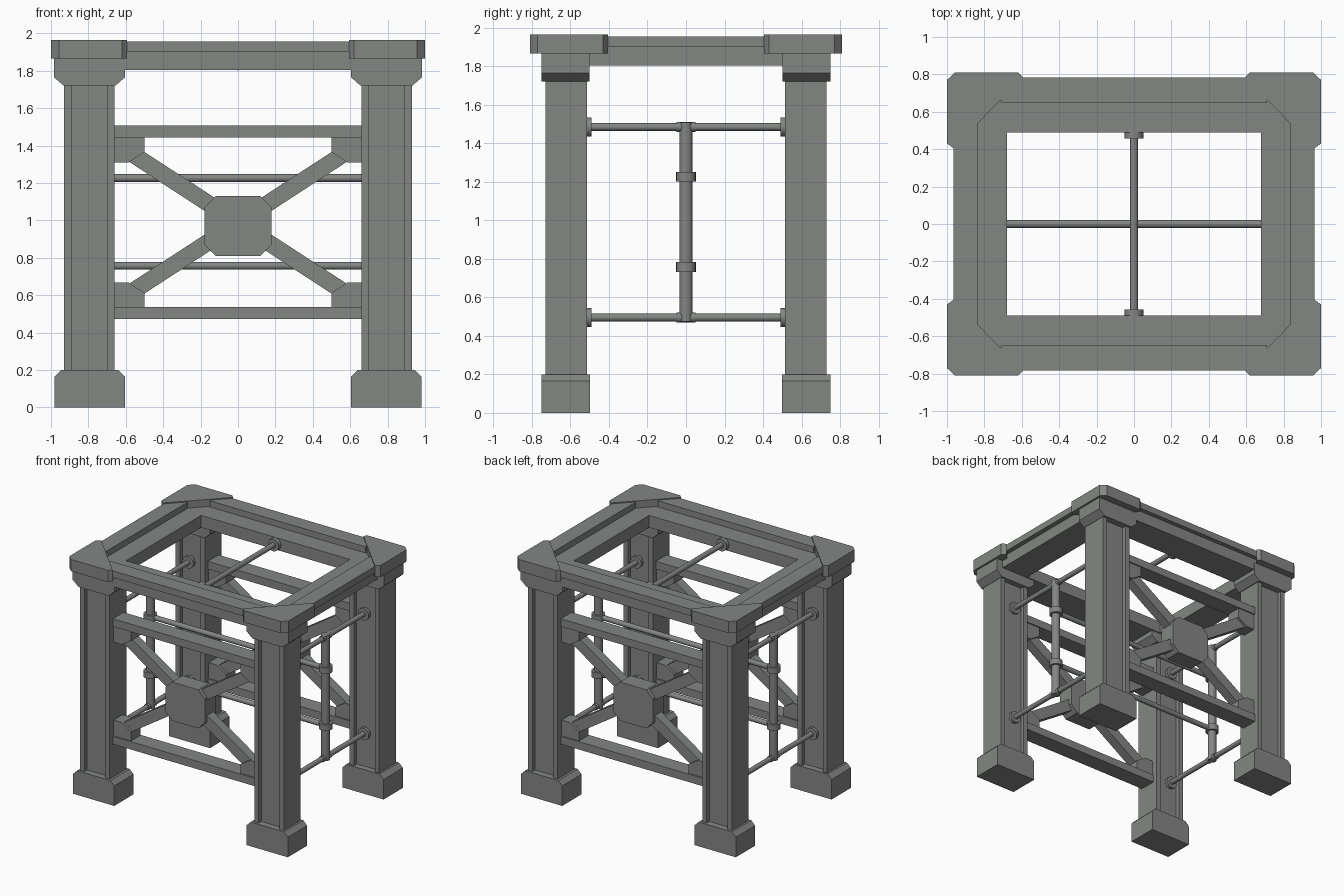
import bpy, bmesh, math
from mathutils import Vector, Matrix

if "Cube" in bpy.data.objects:
    bpy.data.objects.remove(bpy.data.objects["Cube"])

mat = bpy.data.materials.new("steel_grey")
mat.diffuse_color = (0.23, 0.237, 0.231, 1)
mat.use_nodes = True
mat.node_tree.nodes["Principled BSDF"].inputs["Base Color"].default_value = mat.diffuse_color


def finish(name, bm, mirror=""):
    """Turn a bmesh into an object, optionally mirrored about the world axes."""
    bmesh.ops.recalc_face_normals(bm, faces=bm.faces)
    me = bpy.data.meshes.new(name)
    bm.to_mesh(me)
    bm.free()
    me.materials.append(mat)
    ob = bpy.data.objects.new(name, me)
    bpy.context.collection.objects.link(ob)
    if mirror:
        m = ob.modifiers.new("mirror", 'MIRROR')
        m.use_axis = ["X" in mirror, "Y" in mirror, "Z" in mirror]
        m.use_clip = False
        m.use_mirror_merge = False
    return ob


def prism(name, pts, axis, a, b, mirror=""):
    """Extrude a 2D outline: axis Y takes (x, z) points, axis Z takes (x, y)."""
    bm = bmesh.new()
    put = (lambda p, t: (p[0], t, p[1])) if axis == "Y" else (lambda p, t: (p[0], p[1], t))
    lo = [bm.verts.new(put(p, a)) for p in pts]
    hi = [bm.verts.new(put(p, b)) for p in pts]
    bm.faces.new(lo)
    bm.faces.new(hi)
    n = len(pts)
    for i in range(n):
        bm.faces.new((lo[i], lo[(i + 1) % n], hi[(i + 1) % n], hi[i]))
    return finish(name, bm, mirror)


def box(name, x, y, z, mirror=""):
    pts = [(x[0], y[0]), (x[1], y[0]), (x[1], y[1]), (x[0], y[1])]
    return prism(name, pts, "Z", z[0], z[1], mirror)


def rod(name, p, q, r, mirror="", sides=16):
    """Round bar from p to q."""
    p, q = Vector(p), Vector(q)
    d = q - p
    bm = bmesh.new()
    M = Matrix.Translation((p + q) / 2) @ d.to_track_quat('Z', 'Y').to_matrix().to_4x4()
    bmesh.ops.create_cone(bm, cap_ends=True, segments=sides, radius1=r, radius2=r,
                          depth=d.length, matrix=M)
    for f in bm.faces:
        f.smooth = len(f.verts) == 4
    for e in bm.edges:
        e.smooth = all(len(f.verts) == 4 for f in e.link_faces)
    return finish(name, bm, mirror)


# Four legs: H-section column, chamfered foot and capital
x0, x1, y0, y1 = 0.66, 0.93, 0.513, 0.73
w, d = 0.04, 0.035
prism("leg_column", [(x0, y0), (x0 + w, y0), (x0 + w, y0 + d), (x1 - w, y0 + d), (x1 - w, y0),
                     (x1, y0), (x1, y1), (x1 - w, y1), (x1 - w, y1 - d), (x0 + w, y1 - d),
                     (x0 + w, y1), (x0, y1)], "Z", 0.18, 1.74, "XY")
prism("leg_foot", [(0.605, 0), (0.98, 0), (0.98, 0.165), (0.945, 0.2), (0.64, 0.2),
                   (0.605, 0.165)], "Y", 0.498, 0.75, "XY")
prism("leg_capital", [(0.655, 1.72), (0.932, 1.72), (0.984, 1.765), (0.984, 1.868),
                      (0.604, 1.868), (0.604, 1.765)], "Y", 0.5, 0.75, "XY")

# Top frame: lower rails, overhanging edge strips, corner plates
box("front_back_rail", (-0.925, 0.925), (0.49, 0.745), (1.804, 1.904), "Y")
box("side_rail", (0.68, 0.925), (-0.5, 0.5), (1.804, 1.904), "X")
box("front_back_edge_strip", (-0.71, 0.71), (0.65, 0.782), (1.9, 1.955), "Y")
box("side_edge_strip", (0.834, 0.965), (-0.535, 0.535), (1.9, 1.955), "X")
prism("corner_plate", [(0.594, 0.785), (0.965, 0.405), (1.0, 0.43), (1.0, 0.77),
                       (0.957, 0.81), (0.62, 0.81)], "Z", 1.866, 1.963, "XY")

# Front and back bracing
cz = 0.987
for side, (za, zb) in {"lower": (0.472, 0.537), "upper": (1.443, 1.507)}.items():
    box(side + "_cross_beam", (-0.67, 0.67), (0.55, 0.69), (za, zb), "Y")
for s, edge, name in ((1, 1.45, "upper"), (-1, 0.53, "lower")):
    far = 1.31 if s > 0 else 0.667
    mid = 1.365 if s > 0 else 0.613
    prism(name + "_gusset", [(0.67, edge), (0.5, edge), (0.5, mid), (0.585, far), (0.67, far)],
          "Y", 0.56, 0.68, "XY")
    # diagonal brace arm from the hub to the corner
    t = 0.053
    prism(name + "_diagonal", [(0.0, cz - t), (0.63, cz + s * 0.41 - t),
                               (0.63, cz + s * 0.41 + t), (0.0, cz + t)], "Y", 0.58, 0.66, "XY")
c = 0.06
a, b, t = 0.18, 0.81, 1.13
prism("brace_hub", [(-a + c, b), (a - c, b), (a, b + c), (a, t - c), (a - c, t), (-a + c, t),
                    (-a, t - c), (-a, b + c)], "Y", 0.55, 0.69, "Y")

# Side piping: upright post, horizontal rods with end flanges
px = 0.8
rod("side_post", (px, 0, 0.475), (px, 0, 1.508), 0.034, "X")
for z in (0.495, 1.484):
    rod("side_rod", (px, -0.515, z), (px, 0.515, z), 0.02, "X")
    rod("side_rod_flange", (px, 0.49, z), (px, 0.516, z), 0.05, "XY")
    rod("side_joint", (px, -0.05, z), (px, 0.05, z), 0.026, "X")
for z in (0.757, 1.226):
    rod("post_collar", (px, 0, z - 0.025), (px, 0, z + 0.025), 0.052, "X")
    rod("long_rod", (-px, 0, z), (px, 0, z), 0.021)

# Rod between the front and back top rails
rod("top_rod", (0, -0.5, 1.852), (0, 0.5, 1.852), 0.021)
rod("top_rod_flange", (0, 0.458, 1.852), (0, 0.495, 1.852), 0.05, "Y")
